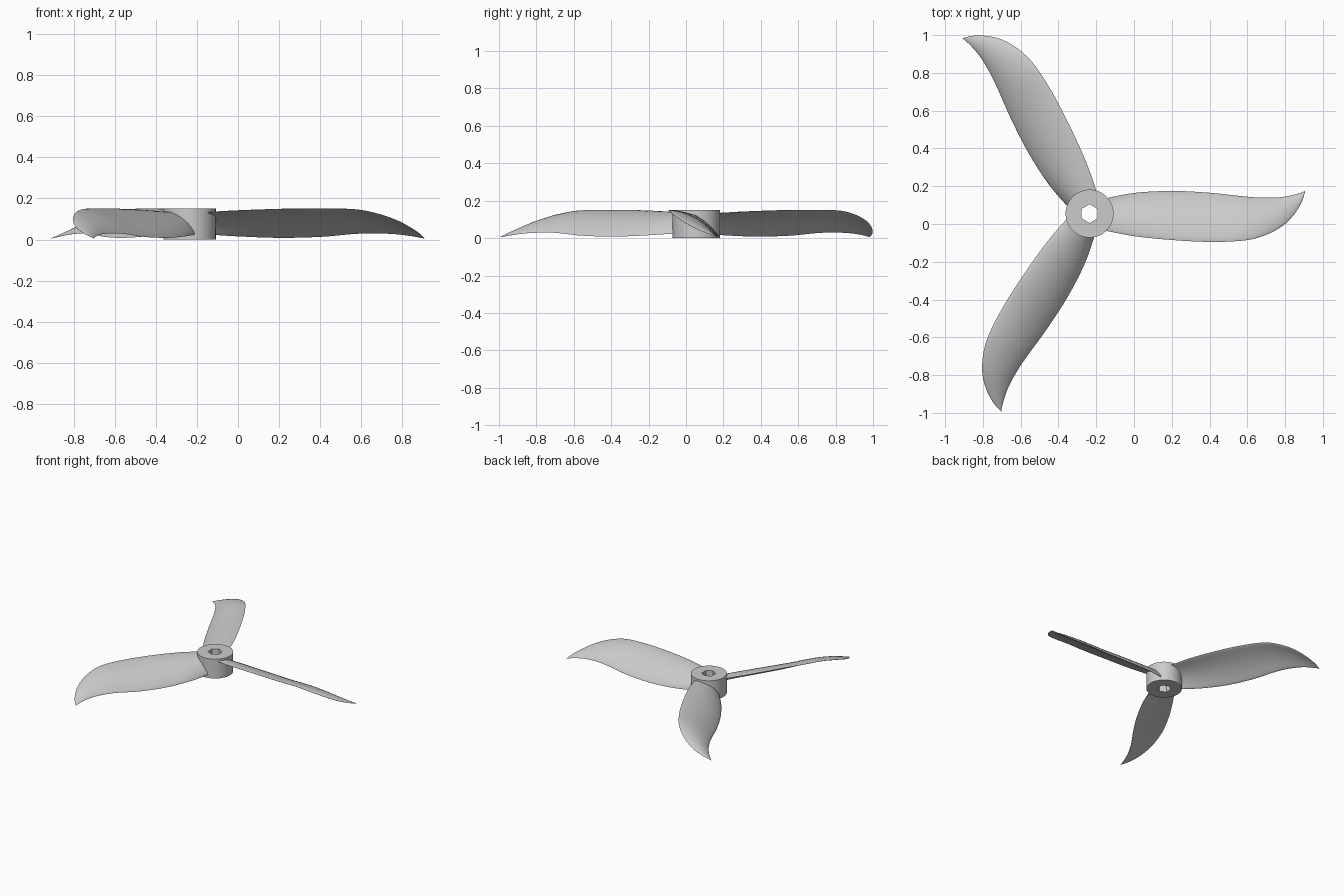
import bpy
import bmesh
import math
from mathutils import Matrix, Vector

if "Cube" in bpy.data.objects:
    bpy.data.objects.remove(bpy.data.objects["Cube"], do_unlink=True)

HUB = Vector((-0.235, 0.055, 0))
HUB_RADIUS, HUB_HEIGHT, HOLE = 0.127, 0.15, 0.043

grey = bpy.data.materials.new("light grey plastic")
grey.use_nodes = True
colour = (0.6, 0.6, 0.6, 1)
grey.diffuse_color = colour
grey.node_tree.nodes["Principled BSDF"].inputs["Base Color"].default_value = colour


def finish(name, bm, angle):
    """Turn a bmesh into a named, shaded object."""
    bmesh.ops.remove_doubles(bm, verts=bm.verts, dist=1e-5)
    bmesh.ops.recalc_face_normals(bm, faces=bm.faces)
    mesh = bpy.data.meshes.new(name)
    bm.to_mesh(mesh)
    bm.free()
    mesh.materials.append(grey)
    obj = bpy.data.objects.new(name, mesh)
    bpy.context.collection.objects.link(obj)
    bpy.ops.object.select_all(action="DESELECT")
    obj.select_set(True)
    bpy.context.view_layer.objects.active = obj
    bpy.ops.object.shade_smooth_by_angle(angle=math.radians(angle))
    return obj


def bridge(bm, a, b):
    """Join two closed rings of vertices with quads."""
    for i in range(len(a)):
        j = (i + 1) % len(a)
        bm.faces.new((a[i], a[j], b[j], b[i]))


# Hub: round collar with a six-sided bore
def hub_ring(bm, z, bore):
    verts = []
    for i in range(72):
        t = math.tau * i / 72
        side = (t + math.pi / 6) % (math.pi / 3) - math.pi / 6
        r = HOLE / math.cos(side) if bore else HUB_RADIUS
        # Points of the bore face front and back
        t += math.pi * 0
        verts.append(bm.verts.new((r * math.cos(t), r * math.sin(t), z)))
    return verts


bm = bmesh.new()
rings = [hub_ring(bm, z, bore) for z, bore in
         ((0, False), (HUB_HEIGHT, False), (HUB_HEIGHT, True), (0, True))]
for k in range(4):
    bridge(bm, rings[k], rings[(k + 1) % 4])
hub = finish("hub", bm, 25)
hub.location = HUB

# Blade stations: radius, leading y and z, trailing y and z, arch
stations = [Vector(s) for s in (
    (0.08, -0.09, 0.13, 0.08, 0.025, 0.03),
    (0.24, -0.12, 0.14, 0.11, 0.015, 0.028),
    (0.44, -0.14, 0.148, 0.12, 0.008, 0.025),
    (0.64, -0.15, 0.15, 0.11, 0.013, 0.022),
    (0.8, -0.144, 0.146, 0.093, 0.027, 0.02),
    (0.9, -0.125, 0.128, 0.085, 0.03, 0.018),
    (1.0, -0.08, 0.095, 0.086, 0.026, 0.014),
    (1.07, -0.02, 0.06, 0.097, 0.018, 0.008),
    (1.12, 0.055, 0.028, 0.111, 0.009, 0.003),
    (1.142, 0.12, 0.006, 0.12, 0.005, 0))]


def spline(points, steps):
    """Smooth curve through all points."""
    out = []
    for i in range(len(points) - 1):
        b, c = points[i], points[i + 1]
        a = points[i - 1] if i else b * 2 - c
        d = points[i + 2] if i + 2 < len(points) else c * 2 - b
        for k in range(steps):
            t = k / steps
            out.append(b + (c - a) * (t / 2)
                       + (a * 2 - b * 5 + c * 4 - d) * (t * t / 2)
                       + (b * 3 - a - c * 3 + d) * (t ** 3 / 2))
    return out + [points[-1]]


# Blades: arched aerofoil sections lofted from hub to swept tip
SEGMENTS = 12


def section(bm, station):
    x, y0, z0, y1, z1, arch = station
    lead, trail = Vector((x, y0, z0)), Vector((x, y1, z1))
    chord = trail - lead
    up = Vector((0, -chord.z, chord.y)).normalized()
    thick = min(0.011, chord.length * 0.05)
    upper, lower = [], []
    for i in range(SEGMENTS + 1):
        t = (1 - math.cos(math.pi * i / SEGMENTS)) / 2
        mid = lead + chord * t + up * (arch * 4 * t * (1 - t))
        half = up * (thick * math.sqrt(max(0, 4 * t * (1 - t))))
        upper.append(mid + half)
        lower.append(mid - half)
    return [bm.verts.new(p) for p in upper + lower[-2:0:-1]]


for n, name in enumerate(("left_blade", "back_blade", "front_blade")):
    bm = bmesh.new()
    loops = [section(bm, s) for s in spline(stations, 4)]
    for a, b in zip(loops, loops[1:]):
        bridge(bm, a, b)
    bm.faces.new(loops[0])
    bm.faces.new(loops[-1])
    blade = finish(name, bm, 50)
    blade.matrix_world = (Matrix.Translation(HUB)
                          @ Matrix.Rotation(math.tau * n / 3, 4, "Z"))
